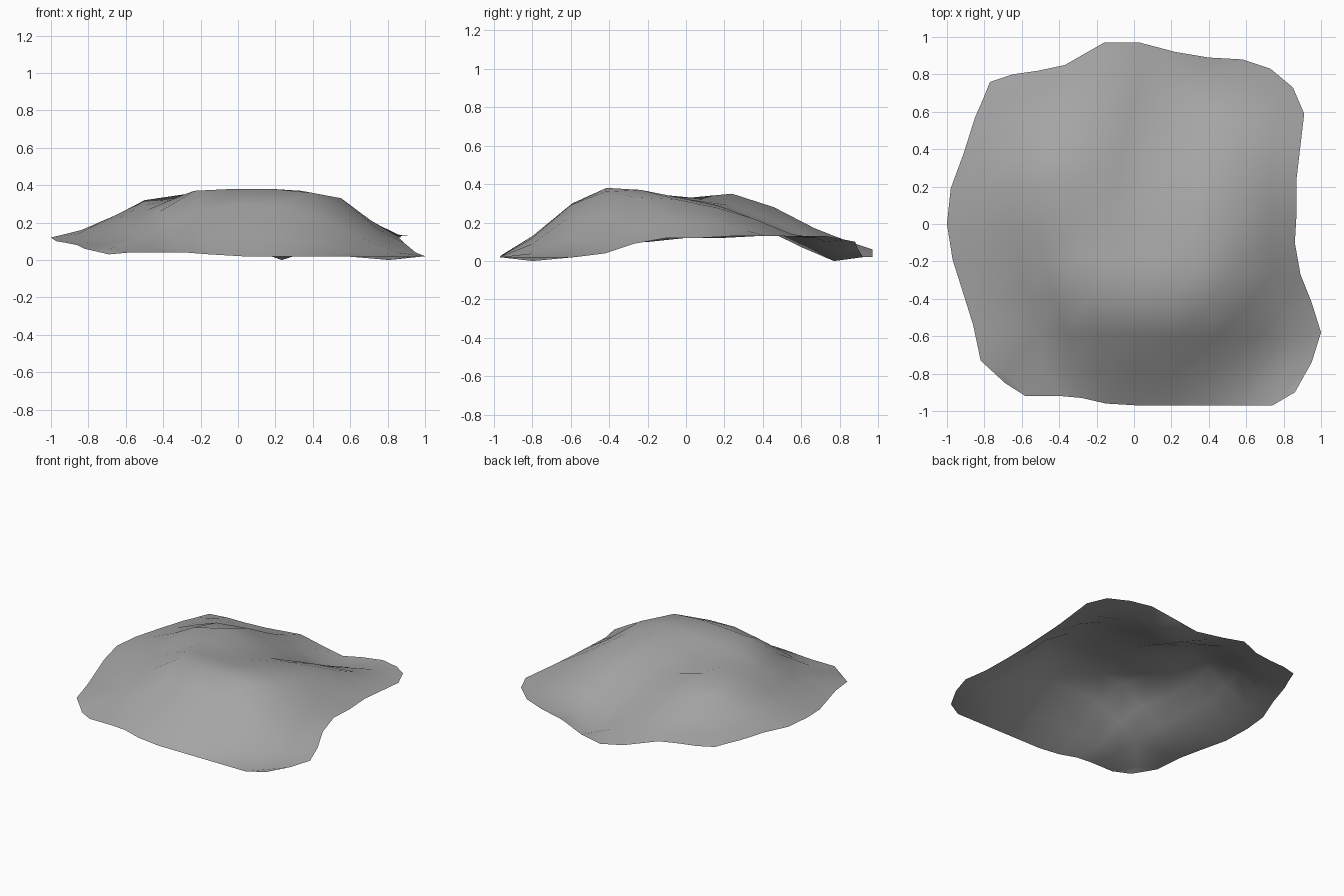
import bpy
import bmesh
from mathutils import Vector

# Remove the default cube only
default_cube = bpy.data.objects.get("Cube")
if default_cube:
    bpy.data.objects.remove(default_cube, do_unlink=True)


def make_material(name, colour):
    material = bpy.data.materials.new(name)
    material.use_nodes = True
    material.diffuse_color = colour
    shader = material.node_tree.nodes["Principled BSDF"]
    shader.inputs["Base Color"].default_value = colour
    return material


def centimetres(points):
    return [Vector(point) / 100 for point in points]


# Ragged rim of the mound: front and back run along x, left and right along y
front_rim = centimetres([
    (-69, -85, 3), (-58, -92, 4), (-39, -92, 4), (-28, -93, 4),
    (-15, -96, 3), (2, -97, 2), (20, -97, 2), (38, -97, 2),
    (57, -97, 2), (74, -97, 2), (86, -90, 2)])
back_rim = centimetres([
    (-77, 76, 13), (-65, 80, 12), (-51, 82, 11), (-37, 85, 10),
    (-16, 97, 6), (3, 97, 2), (22, 92, 2), (40, 89, 7),
    (58, 88, 10), (73, 83, 11), (85, 73, 13)])
low_x_rim = centimetres([
    (-69, -85, 3), (-82, -73, 6), (-86, -54, 8), (-91, -38, 9),
    (-97, -19, 10), (-100, 0, 12), (-98, 19, 12), (-91, 38, 13),
    (-85, 57, 13), (-81, 66, 13), (-77, 76, 13)])
high_x_rim = centimetres([
    (86, -90, 2), (95, -74, 2), (100, -58, 2), (95, -42, 4),
    (89, -27, 9), (86, -10, 12), (87, 7, 12), (87, 25, 13),
    (89, 42, 13), (91, 59, 13), (85, 73, 13)])

# Heights inside the rim, one row per step from front to back
inner_heights = [
    (6, 7, 9, 12, 13, 12, 9, 4, 0),
    (8, 12, 20, 27, 30, 29, 23, 12, 4),
    (10, 16, 26, 37, 38, 38, 36, 23, 9),
    (12, 19, 27, 35, 36, 36, 37, 33, 17),
    (14, 21, 29, 33, 32, 32, 33, 32, 21),
    (16, 24, 32, 35, 29, 26, 29, 28, 20),
    (17, 24, 29, 28, 21, 17, 21, 22, 16),
    (16, 17, 18, 17, 12, 7, 12, 14, 13),
    (15, 15, 13, 11, 7, 0, 6, 10, 12)]

steps = len(front_rim) - 1


def blended_point(column, row):
    """Blend the four rims into one point of the sheet."""
    u = column / steps
    v = row / steps
    across = low_x_rim[row].lerp(high_x_rim[row], u)
    along = front_rim[column].lerp(back_rim[column], v)
    front_line = front_rim[0].lerp(front_rim[-1], u)
    back_line = back_rim[0].lerp(back_rim[-1], u)
    point = across + along - front_line.lerp(back_line, v)
    if 0 < column < steps and 0 < row < steps:
        point.z = inner_heights[row - 1][column - 1] / 100
    return point


# Build the open sheet as a grid of quads
sheet = bmesh.new()
grid = [[sheet.verts.new(blended_point(column, row))
         for column in range(steps + 1)]
        for row in range(steps + 1)]
for row in range(steps):
    for column in range(steps):
        face = sheet.faces.new((
            grid[row][column], grid[row][column + 1],
            grid[row + 1][column + 1], grid[row + 1][column]))
        face.smooth = True

mesh = bpy.data.meshes.new("ground_mound")
sheet.to_mesh(mesh)
sheet.free()
mesh.materials.append(make_material("stone grey", (0.38, 0.38, 0.38, 1)))
mound = bpy.data.objects.new("ground_mound", mesh)
bpy.context.collection.objects.link(mound)
